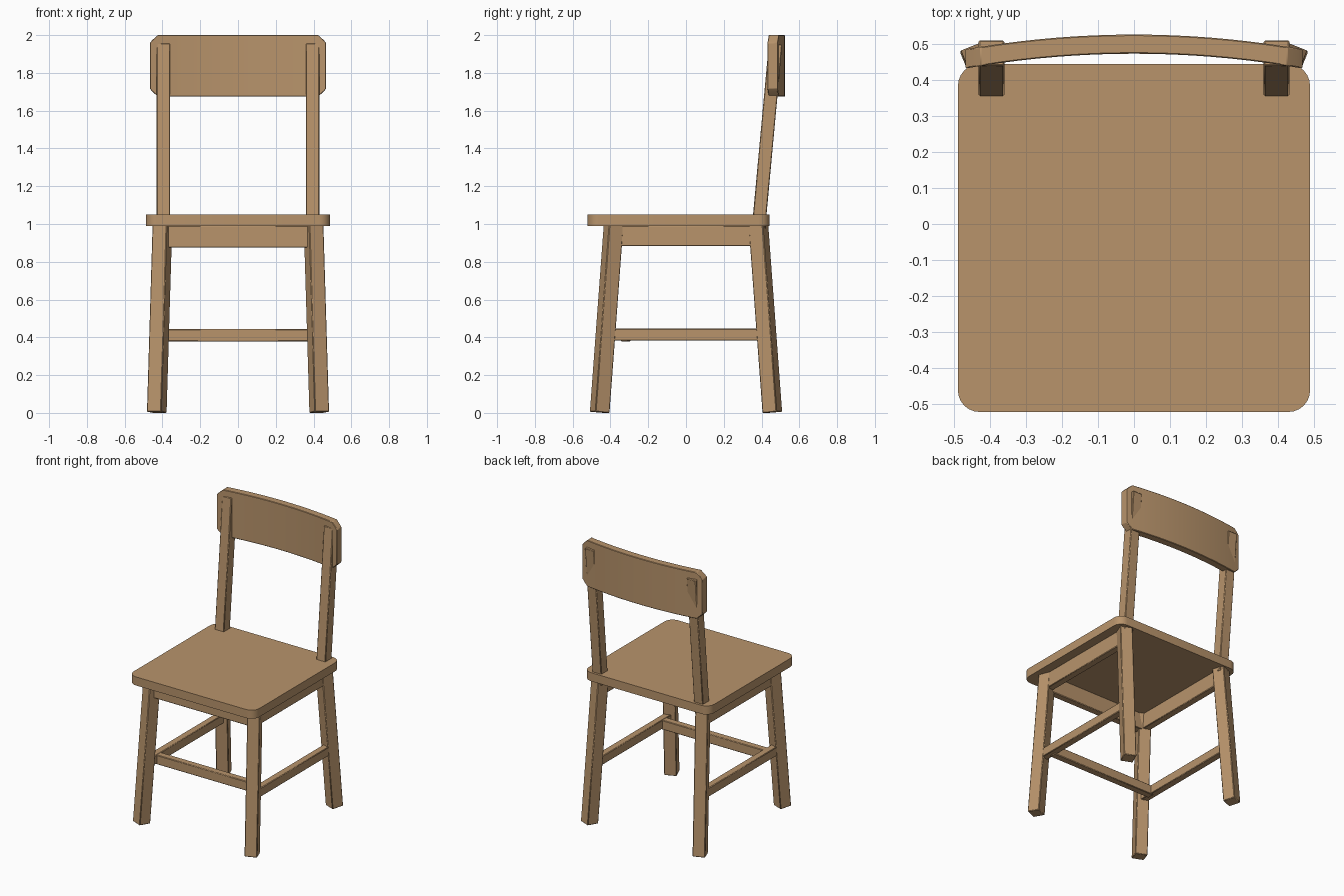
import bpy, bmesh
from math import radians, sin, cos, pi
from mathutils import Matrix, Vector

cube = bpy.data.objects.get("Cube")
if cube:
    bpy.data.objects.remove(cube, do_unlink=True)

wood = bpy.data.materials.new("light_wood")
wood.use_nodes = True
COLOUR = (0.48, 0.295, 0.148, 1)
wood.diffuse_color = COLOUR
wood.node_tree.nodes["Principled BSDF"].inputs["Base Color"].default_value = COLOUR


def finish(name, bm, bevel=0.004):
    """Turn a bmesh into a wooden part with slightly eased edges."""
    bmesh.ops.recalc_face_normals(bm, faces=bm.faces)
    mesh = bpy.data.meshes.new(name)
    bm.to_mesh(mesh)
    bm.free()
    mesh.materials.append(wood)
    obj = bpy.data.objects.new(name, mesh)
    bpy.context.collection.objects.link(obj)
    if bevel:
        mod = obj.modifiers.new("eased_edges", "BEVEL")
        mod.width = bevel
        mod.segments = 1
        mod.limit_method = "ANGLE"
        mod.angle_limit = radians(40)
    bpy.ops.object.select_all(action="DESELECT")
    obj.select_set(True)
    bpy.context.view_layer.objects.active = obj
    bpy.ops.object.shade_smooth_by_angle(angle=radians(30))
    return obj


def box(name, low, high):
    low, high = Vector(low), Vector(high)
    bm = bmesh.new()
    bmesh.ops.create_cube(bm, size=1, matrix=Matrix.Translation((low + high) / 2)
                          @ Matrix.Diagonal((*(high - low), 1)))
    return finish(name, bm)


def beam(name, bottom, top, size, yaw=0):
    """Square beam from bottom to top, turned about its length by yaw."""
    bottom, top = Vector(bottom), Vector(top)
    axis = (top - bottom).normalized()
    side = Vector((cos(yaw), sin(yaw), 0))
    side = (side - axis * side.dot(axis)).normalized()
    turn = Matrix((side, axis.cross(side), axis)).transposed().to_4x4()
    bm = bmesh.new()
    bmesh.ops.create_cube(bm, size=1, matrix=Matrix.Translation((bottom + top) / 2) @ turn
                          @ Matrix.Diagonal((size, size, (top - bottom).length, 1)))
    return finish(name, bm)


def rounded_outline(x0, x1, y0, y1, r, steps):
    centres = [(x1 - r, y1 - r), (x0 + r, y1 - r), (x0 + r, y0 + r), (x1 - r, y0 + r)]
    return [(cx + r * cos(a), cy + r * sin(a))
            for q, (cx, cy) in enumerate(centres)
            for a in [(q + i / steps) * pi / 2 for i in range(steps + 1)]]


# Seat with rounded corners
bm = bmesh.new()
slab = bm.faces.new([bm.verts.new((x, y, 0.99))
                     for x, y in rounded_outline(-0.488, 0.488, -0.521, 0.443, 0.06, 6)])
extruded = bmesh.ops.extrude_face_region(bm, geom=[slab])["geom"]
bmesh.ops.translate(bm, vec=(0, 0, 0.06), verts=[v for v in extruded if isinstance(v, bmesh.types.BMVert)])
finish("seat", bm, 0)

# Splayed legs, turned so that their faces follow the splay, and back posts
YAW = radians(22)
for sx, side in ((1, "left"), (-1, "right")):
    for sy, end in ((1, "back"), (-1, "front")):
        beam(f"{end}_{side}_leg", (sx * 0.43, sy * 0.457, 0.003),
             (sx * 0.40, sy * 0.383, 1.0), 0.082, -sx * sy * YAW)
    beam(f"{side}_back_post", (sx * 0.395, 0.383, 0.967), (sx * 0.395, 0.474, 1.953), 0.071)

    # Side apron and side stretcher
    xa, xb = sorted((sx * 0.375, sx * 0.425))
    box(f"{side}_apron", (xa, -0.385, 0.883), (xb, 0.385, 0.992))
    xa, xb = sorted((sx * 0.39, sx * 0.44))
    box(f"{side}_stretcher", (xa, -0.42, 0.383), (xb, 0.42, 0.446))

# Front apron and cross stretcher
box("front_apron", (-0.385, -0.41, 0.875), (0.385, -0.36, 0.992))
box("cross_stretcher", (-0.41, -0.345, 0.378), (0.41, -0.295, 0.444))

# Curved backrest: columns along an arc, lower at the ends to clip the corners
bm = bmesh.new()
HALF, CLIP, SAG, THICK = 0.467, 0.042, 0.041, 0.053
LOW, HIGH = 1.675, 2.0
inner = HALF - CLIP
columns = [-HALF, -HALF + CLIP * 0.3] + [inner * (i / 8 - 1) for i in range(17)] + [HALF - CLIP * 0.3, HALF]
rings = []
for x in columns:
    past = max(0, abs(x) - inner) / CLIP
    cut = CLIP * (past * 0.85 + 0.15 * past ** 3)
    y = 0.472 - SAG * (x / HALF) ** 2
    shift = 0.0
    rings.append([bm.verts.new(p) for p in (
        (x, y, LOW + cut), (x, y + THICK, LOW + cut),
        (x, y + THICK, HIGH - cut), (x, y, HIGH - cut))])
for a, b in zip(rings, rings[1:]):
    for i in range(4):
        j = (i + 1) % 4
        bm.faces.new((a[i], a[j], b[j], b[i]))
bm.faces.new(rings[0])
bm.faces.new(rings[-1])
finish("backrest", bm, 0.003)
